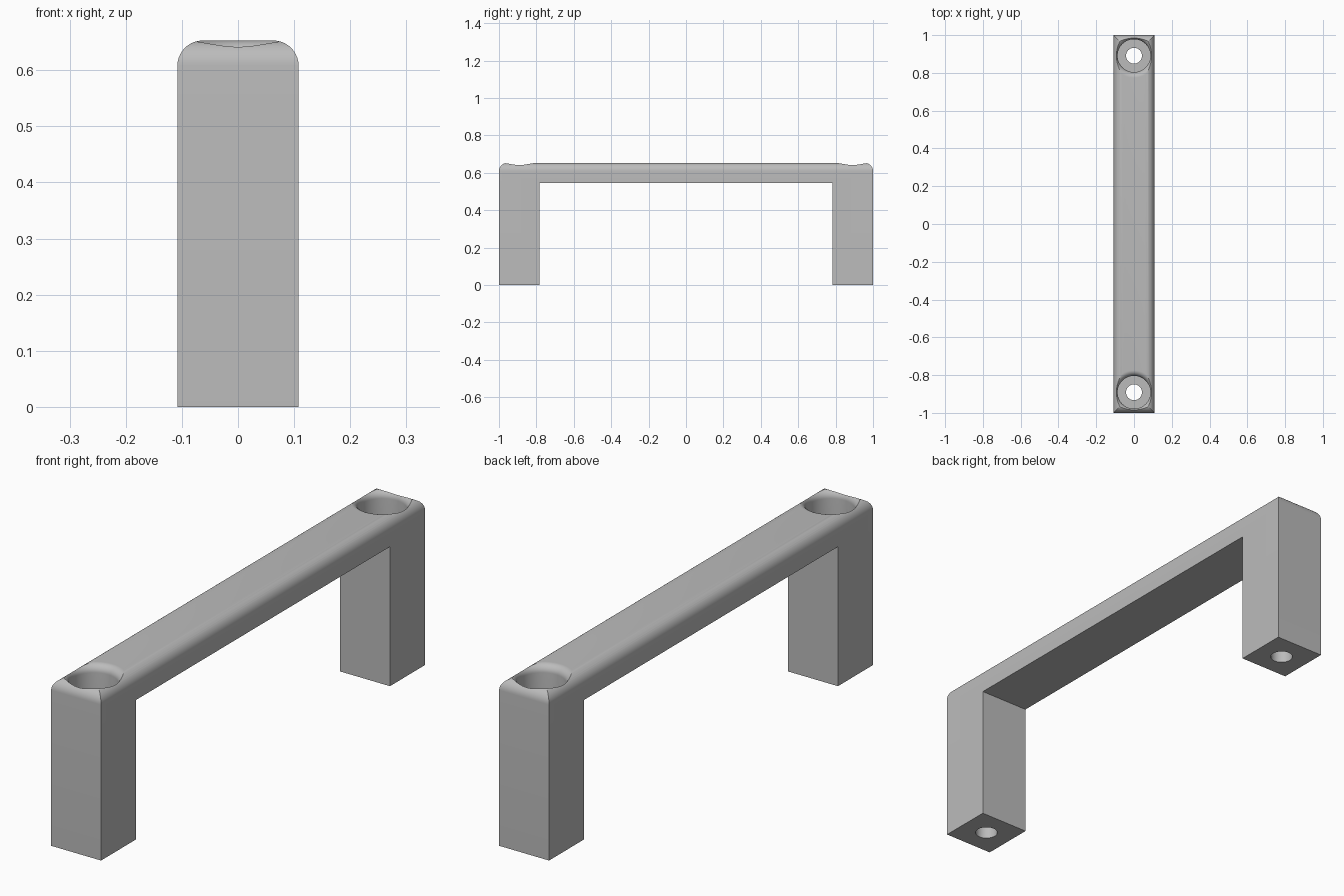
import bpy
import bmesh
from math import cos, sin, pi, radians
from mathutils import Vector

if "Cube" in bpy.data.objects:
    bpy.data.objects.remove(bpy.data.objects["Cube"])

HALF_W, TOP, ROUND = 0.108, 0.653, 0.045
BAR_Z, LEG_Y = 0.545, 0.784
HOLE_Y, HOLE_R, BORE_R, BORE_Z, FLARE = 0.891, 0.042, 0.087, 0.4, 0.03

grey = bpy.data.materials.new("satin grey")
grey.use_nodes = True
grey.diffuse_color = (0.5, 0.5, 0.5, 1)
grey.node_tree.nodes["Principled BSDF"].inputs["Base Color"].default_value = (0.5, 0.5, 0.5, 1)


def make_object(name, bm):
    bmesh.ops.recalc_face_normals(bm, faces=bm.faces)
    mesh = bpy.data.meshes.new(name)
    bm.to_mesh(mesh)
    bm.free()
    mesh.materials.append(grey)
    obj = bpy.data.objects.new(name, mesh)
    bpy.context.collection.objects.link(obj)
    return obj


# Bridge-shaped handle: side outline extruded across the width
half = [(LEG_Y, BAR_Z), (LEG_Y, 0), (1, 0), (1, TOP)]
outline = half + [(-y, z) for y, z in reversed(half)]
bm = bmesh.new()
face = bm.faces.new([bm.verts.new((-HALF_W, y, z)) for y, z in outline])
ext = bmesh.ops.extrude_face_region(bm, geom=[face])
bmesh.ops.translate(bm, vec=(2 * HALF_W, 0, 0),
                    verts=[g for g in ext["geom"] if isinstance(g, bmesh.types.BMVert)])
bmesh.ops.recalc_face_normals(bm, faces=bm.faces)

# Rounded rim around the top, upright edges left sharp
rim = [e for e in bm.edges if all(v.co.z > TOP - 0.001 for v in e.verts)]
bmesh.ops.bevel(bm, geom=rim, offset=ROUND, segments=10, profile=0.5, affect='EDGES')
handle = make_object("handle", bm)


def screw_hole_cutter(y):
    """Lathe a stepped screw hole with a flared mouth."""
    profile = [(0, -0.1), (HOLE_R, -0.1), (HOLE_R, BORE_Z), (BORE_R, BORE_Z)]
    for i in range(11):
        a = i / 10 * pi / 2
        profile.append((BORE_R + FLARE * (1 - cos(a)), TOP - FLARE + FLARE * sin(a)))
    profile += [(BORE_R + FLARE, TOP + 0.1), (0, TOP + 0.1)]
    bm = bmesh.new()
    verts = [bm.verts.new((r, y, z)) for r, z in profile]
    edges = [bm.edges.new(pair) for pair in zip(verts, verts[1:])]
    bmesh.ops.spin(bm, geom=verts + edges, cent=Vector((0, y, 0)), axis=(0, 0, 1),
                   angle=2 * pi, steps=64)
    bmesh.ops.remove_doubles(bm, verts=bm.verts, dist=0.0001)
    cutter = make_object("screw_hole_cutter", bm)
    cutter.hide_render = True
    return cutter


# Cut a screw hole down through each leg
bpy.context.view_layer.objects.active = handle
for side in (-1, 1):
    cutter = screw_hole_cutter(side * HOLE_Y)
    mod = handle.modifiers.new("screw_hole", 'BOOLEAN')
    mod.operation = 'DIFFERENCE'
    mod.solver = 'EXACT'
    mod.object = cutter
    bpy.ops.object.modifier_apply(modifier=mod.name)
    bpy.data.objects.remove(cutter)

# Smooth shading on the rounded surfaces, sharp on the corners
bpy.ops.object.select_all(action='DESELECT')
handle.select_set(True)
bpy.ops.object.shade_smooth_by_angle(angle=radians(25))
